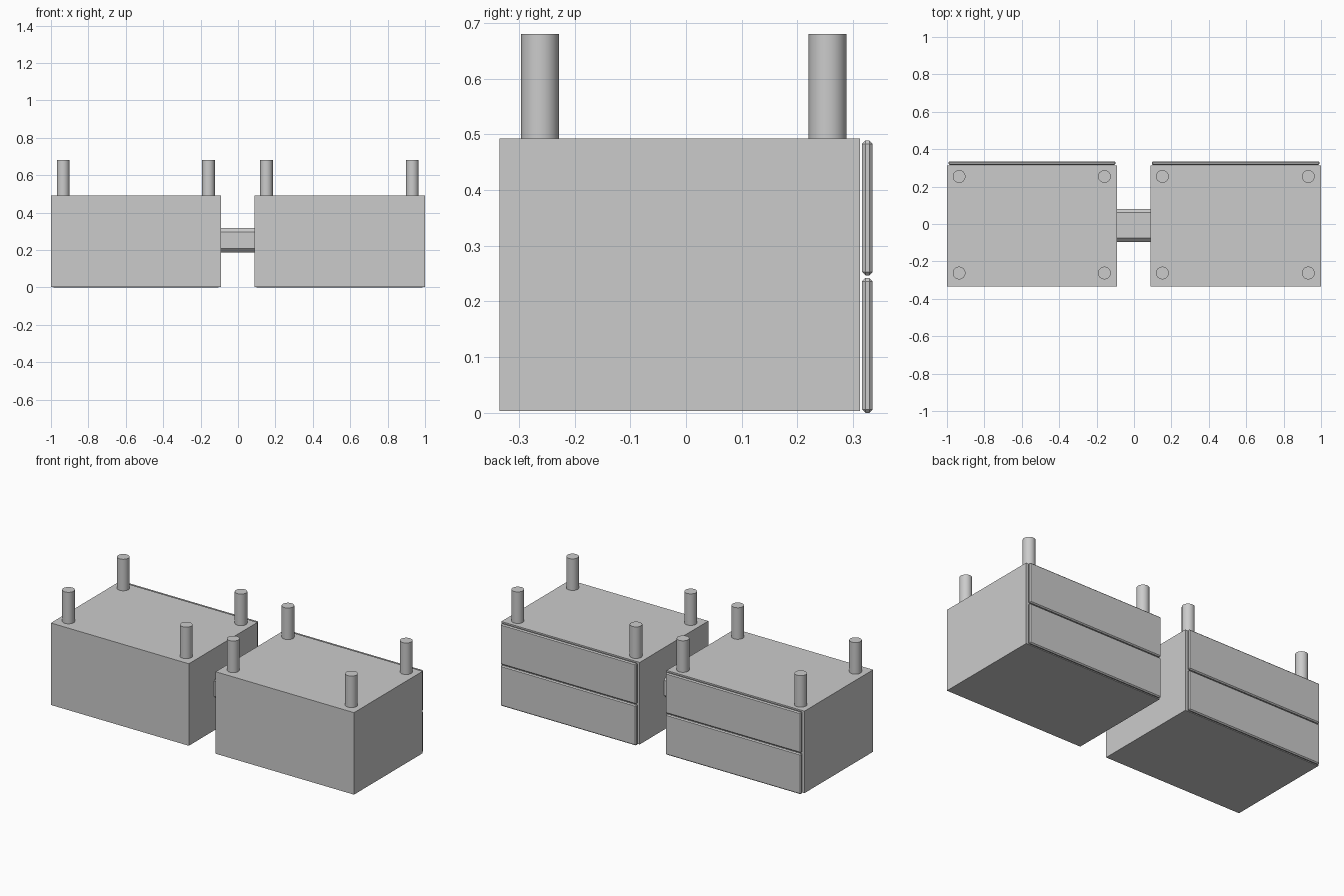
import bpy
import bmesh
import math

if "Cube" in bpy.data.objects:
    bpy.data.objects.remove(bpy.data.objects["Cube"])


def box(name, x, y, z, bevel=0.0, segments=1):
    """Box from (min, max) pairs, optionally with bevelled edges."""
    bm = bmesh.new()
    bmesh.ops.create_cube(bm, size=1)
    for v in bm.verts:
        for i, (lo, hi) in enumerate((x, y, z)):
            v.co[i] = lo if v.co[i] < 0 else hi
    if bevel:
        bmesh.ops.bevel(bm, geom=bm.edges[:], offset=bevel, segments=segments,
                        profile=0.5, affect='EDGES')
    return finish(name, bm)


def finish(name, bm):
    mesh = bpy.data.meshes.new(name)
    bm.to_mesh(mesh)
    bm.free()
    ob = bpy.data.objects.new(name, mesh)
    bpy.context.collection.objects.link(ob)
    return ob


def leg(name, x, y, z0=0.49, z1=0.68, radius=0.034):
    bm = bmesh.new()
    bmesh.ops.create_cone(bm, cap_ends=True, segments=32, radius1=radius,
                          radius2=radius, depth=z1 - z0)
    bmesh.ops.translate(bm, verts=bm.verts, vec=(x, y, (z0 + z1) / 2))
    ob = finish(name, bm)
    bpy.context.view_layer.objects.active = ob
    ob.select_set(True)
    bpy.ops.object.shade_smooth_by_angle(angle=math.radians(35))
    ob.select_set(False)


for side, x0, x1 in (("left", -1.0, -0.09), ("right", 0.087, 1.0)):
    # Cabinet body
    box(f"{side}_cabinet", (x0, x1), (-0.335, 0.312), (0.003, 0.492))
    # Two drawer fronts with a thin shadow gap
    for level, z in (("lower", (0.0, 0.242)), ("upper", (0.247, 0.489))):
        box(f"{side}_{level}_drawer", (x0 + 0.008, x1 - 0.008),
            (0.316, 0.335), z, bevel=0.006)
    # Four round legs near the corners
    for i, x in enumerate((x0 + 0.065, x1 - 0.068)):
        for j, y in enumerate((-0.262, 0.254)):
            leg(f"{side}_leg_{i}{j}", x, y)

# Chamfered beam joining the cabinets
beam = [(-0.096, 0.207), (-0.076, 0.187), (0.061, 0.187), (0.081, 0.207),
        (0.081, 0.297), (0.061, 0.317), (-0.076, 0.317), (-0.096, 0.297)]
bm = bmesh.new()
face = bm.faces.new([bm.verts.new((-0.092, y, z)) for y, z in beam])
ext = bmesh.ops.extrude_face_region(bm, geom=[face], use_keep_orig=True)
bmesh.ops.translate(bm, vec=(0.181, 0, 0),
                    verts=[v for v in ext["geom"] if isinstance(v, bmesh.types.BMVert)])
bmesh.ops.recalc_face_normals(bm, faces=bm.faces)
finish("connecting_beam", bm)
